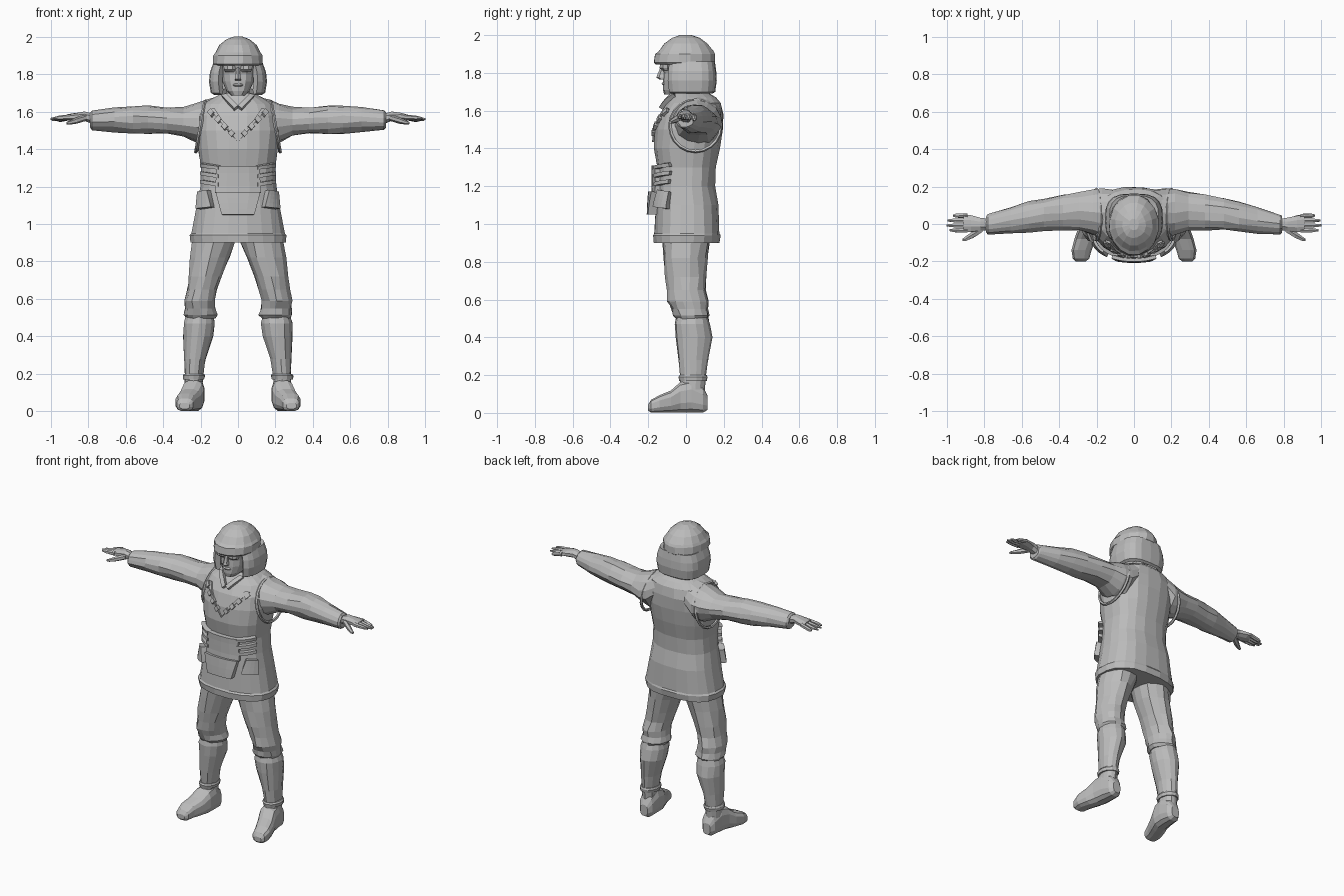
import bpy, bmesh, math, random
from mathutils import Vector

random.seed(4)
cube = bpy.data.objects.get("Cube")
if cube:
    bpy.data.objects.remove(cube, do_unlink=True)

grey = bpy.data.materials.new("plain grey")
grey.use_nodes = True
grey.diffuse_color = (.5, .5, .5, 1)
grey.node_tree.nodes["Principled BSDF"].inputs["Base Color"].default_value = grey.diffuse_color


def finish(name, bm):
    """Turn a bmesh into a flat shaded object."""
    bmesh.ops.recalc_face_normals(bm, faces=bm.faces[:])
    mesh = bpy.data.meshes.new(name)
    bm.to_mesh(mesh)
    bm.free()
    mesh.materials.append(grey)
    obj = bpy.data.objects.new(name, mesh)
    bpy.context.collection.objects.link(obj)
    return obj


def sides_of(name, mirror):
    return [("left_" + name, 1), ("right_" + name, -1)] if mirror else [(name, 1)]


def superellipse(angle, power):
    c, s = math.cos(angle), math.sin(angle)
    return (math.copysign(abs(c) ** (2 / power), c),
            math.copysign(abs(s) ** (2 / power), s))


def loft(name, axis, rings, sides=14, power=2, mirror=False, jitter=.003):
    """Skin rings (position, low, high, low, high) placed along an axis."""
    for full_name, sign in sides_of(name, mirror):
        bm = bmesh.new()
        loops = []
        for t, a0, a1, b0, b1 in rings:
            loop = []
            for i in range(sides):
                u, v = superellipse(math.tau * (i + .5) / sides, power)
                p = [(a0 + a1) / 2 + u * (a1 - a0) / 2,
                     (b0 + b1) / 2 + v * (b1 - b0) / 2]
                p = [k + random.uniform(-jitter, jitter) for k in p]
                p.insert("xyz".index(axis), t)
                loop.append(bm.verts.new((p[0] * sign, p[1], p[2])))
            loops.append(loop)
        for low, high in zip(loops, loops[1:]):
            for i in range(sides):
                j = (i + 1) % sides
                bm.faces.new((low[i], low[j], high[j], high[i]))
        bm.faces.new(loops[0])
        bm.faces.new(loops[-1])
        finish(full_name, bm)


# Jacket body, flaring into the skirt
JACKET = [
    (.9, -.255, .255, -.17, .18), (.94, -.26, .26, -.175, .185),
    (.95, -.25, .25, -.168, .18), (1.1, -.225, .225, -.162, .175),
    (1.2, -.205, .205, -.155, .155), (1.3, -.2, .2, -.155, .16),
    (1.4, -.215, .215, -.17, .18), (1.5, -.225, .225, -.165, .195),
    (1.58, -.22, .22, -.14, .197), (1.64, -.19, .19, -.1, .185),
    (1.67, -.14, .14, -.075, .16), (1.7, -.08, .08, -.06, .11)]
BODY_POWER = 2.4
loft("jacket", "z", JACKET, sides=20, power=BODY_POWER)


def front_y(x, z):
    """Depth of the jacket front at a point."""
    for low, high in zip(JACKET, JACKET[1:]):
        if low[0] <= z <= high[0]:
            f = (z - low[0]) / (high[0] - low[0])
            _, _, rx, y0, y1 = [a + (b - a) * f for a, b in zip(low, high)]
            k = min(abs(x) / rx, .98)
            return (y0 + y1) / 2 - (y1 - y0) / 2 * (1 - k ** BODY_POWER) ** (1 / BODY_POWER)
    return 0


def patch(name, corners, lift=.008, mirror=False, steps=4):
    """Four-cornered piece of cloth lying on the jacket front."""
    bl, br, tr, tl = [Vector(c) for c in corners]
    for full_name, sign in sides_of(name, mirror):
        bm = bmesh.new()
        grid = []
        for i in range(steps + 1):
            start, end = bl.lerp(tl, i / steps), br.lerp(tr, i / steps)
            row = []
            for j in range(steps + 1):
                x, z = start.lerp(end, j / steps)
                row.append(bm.verts.new((x * sign, front_y(x, z) - lift, z)))
            grid.append(row)
        for a, b in zip(grid, grid[1:]):
            for j in range(steps):
                bm.faces.new((a[j], a[j + 1], b[j + 1], b[j]))
        solid = finish(full_name, bm).modifiers.new("thickness", "SOLIDIFY")
        solid.thickness = lift * 2.4
        solid.offset = 0


# Front flap, waist band, side pockets and lacing
patch("front_flap", [(-.085, 1.05), (.085, 1.05), (.115, 1.17), (-.115, 1.17)], lift=.02)
patch("waist_panel", [(-.12, 1.165), (.12, 1.165), (.11, 1.31), (-.11, 1.31)], lift=.012)
patch("pocket", [(.135, 1.09), (.21, 1.08), (.2, 1.17), (.155, 1.18)], lift=.018, mirror=True)
for i in range(3):
    z = 1.2 + i * .045
    patch(f"lace_{i}", [(.1, z), (.19, z + .015), (.19, z + .035), (.1, z + .02)],
          lift=.014, mirror=True)

# Chest opening and its stepped trim
patch("chest_trim", [(0, 1.435), (.02, 1.46), (.15, 1.61), (.125, 1.615)],
      lift=.005, mirror=True)
for i in range(4):
    x, z = .035 + i * .036, 1.485 + i * .036
    patch(f"trim_step_{i}", [(x, z - .02), (x + .018, z), (x, z + .02), (x - .018, z)],
          lift=.008, mirror=True, steps=1)
patch("collar", [(0, 1.625), (.02, 1.61), (.085, 1.68), (.06, 1.69)],
      lift=.012, mirror=True)

# Sleeves
loft("sleeve", "x", [
    (.1, -.05, .18, 1.5, 1.68), (.17, -.07, .19, 1.42, 1.66),
    (.22, -.06, .185, 1.435, 1.645), (.29, -.035, .17, 1.47, 1.622),
    (.38, -.035, .155, 1.48, 1.625), (.48, -.035, .135, 1.477, 1.635),
    (.56, -.045, .12, 1.483, 1.632), (.66, -.05, .09, 1.492, 1.622),
    (.78, -.055, .05, 1.505, 1.605), (.79, -.045, .04, 1.515, 1.595)],
    mirror=True, jitter=.005)

# Armhole trim around each shoulder
for full_name, sign in sides_of("armhole_trim", True):
    bm = bmesh.new()
    count, tube = 20, 5
    verts = []
    for i in range(count):
        a = math.tau * i / count
        for j in range(tube):
            b = math.tau * j / tube
            r = 1 + .07 * math.cos(b)
            x = .2 - .025 * math.sin(a) + .01 * math.sin(b)
            verts.append(bm.verts.new((sign * x, .05 + .135 * r * math.cos(a),
                                       1.52 + .135 * r * math.sin(a))))
    for i in range(count):
        for j in range(tube):
            n, k = (i + 1) % count, (j + 1) % tube
            bm.faces.new([verts[i * tube + j], verts[n * tube + j],
                          verts[n * tube + k], verts[i * tube + k]])
    finish(full_name, bm)

# Hands
loft("palm", "x", [
    (.77, -.035, .03, 1.53, 1.59), (.82, -.04, .035, 1.55, 1.6),
    (.87, -.045, .05, 1.55, 1.595), (.91, -.045, .055, 1.552, 1.585)],
    sides=8, mirror=True)
for i in range(4):
    y = -.034 + i * .026
    tip = (.985, 1, .995, .965)[i]
    drop = .004 * i
    loft(f"finger_{i}", "x", [
        (.89, y - .013, y + .013, 1.555, 1.585),
        (.95, y - .012, y + .013, 1.555 - drop, 1.58 - drop),
        (tip, y - .005, y + .007, 1.56 - drop, 1.57 - drop)],
        sides=6, mirror=True, jitter=.001)
loft("thumb", "x", [
    (.81, -.045, -.005, 1.55, 1.585), (.86, -.077, -.035, 1.535, 1.57),
    (.9, -.093, -.066, 1.53, 1.552), (.915, -.092, -.077, 1.532, 1.545)],
    sides=6, mirror=True, jitter=.001)

# Trousers, gathered above the boot
loft("trouser_leg", "z", [
    (.495, .125, .28, -.05, .11), (.515, .11, .292, -.07, .122),
    (.55, .12, .285, -.075, .112), (.59, .12, .288, -.095, .115),
    (.65, .11, .275, -.1, .1), (.72, .085, .265, -.11, .105),
    (.82, .045, .255, -.118, .11), (.9, .015, .245, -.12, .125),
    (.97, 0, .23, -.12, .13)], mirror=True, jitter=.006)

# Boots: shaft, ankle strap and foot
loft("boot_shaft", "z", [
    (.12, .19, .285, -.03, .1), (.2, .185, .285, -.03, .105),
    (.28, .172, .288, -.04, .115), (.4, .132, .293, -.055, .138),
    (.47, .122, .293, -.058, .125), (.51, .13, .28, -.05, .115)], mirror=True)
loft("ankle_strap", "z", [
    (.17, .18, .295, -.035, .11), (.19, .175, .297, -.04, .114),
    (.2, .18, .29, -.034, .11)], mirror=True, jitter=.001)
loft("boot_foot", "y", [
    (.115, .205, .26, .015, .09), (.09, .185, .28, 0, .14),
    (.03, .178, .292, 0, .18), (-.03, .18, .302, 0, .165),
    (-.08, .2, .32, 0, .12), (-.14, .225, .335, 0, .095),
    (-.185, .238, .328, 0, .07), (-.2, .258, .312, .012, .045)],
    sides=12, power=2.8, mirror=True, jitter=.0)

# Neck and head
loft("neck", "z", [(1.63, -.075, .075, -.06, .1), (1.74, -.06, .06, -.06, .08)], sides=10)
loft("head", "z", [
    (1.685, -.035, .035, -.115, .02), (1.71, -.062, .062, -.122, .06),
    (1.76, -.085, .085, -.122, .09), (1.8, -.09, .09, -.12, .1),
    (1.86, -.1, .1, -.135, .11)], power=2.3, jitter=.001)
loft("nose", "z", [
    (1.765, -.018, .018, -.14, -.1), (1.775, -.02, .02, -.157, -.1),
    (1.79, -.015, .015, -.152, -.1), (1.835, -.01, .01, -.132, -.1)], sides=6, jitter=0)
loft("lips", "z", [(1.735, -.025, .025, -.125, -.09), (1.742, -.03, .03, -.131, -.09),
                   (1.75, -.022, .022, -.126, -.09)], sides=8, jitter=0)
loft("brow", "z", [(1.812, .012, .07, -.125, -.08), (1.825, .008, .078, -.142, -.08),
                   (1.85, .008, .08, -.14, -.08)], sides=8, mirror=True, jitter=0)

# Padded hat crown with its raised band
loft("hat_crown", "z", [
    (1.845, -.125, .125, -.16, .15), (1.855, -.134, .134, -.172, .158),
    (1.9, -.132, .132, -.165, .155), (1.915, -.124, .124, -.148, .147),
    (1.955, -.1, .1, -.115, .115), (1.985, -.063, .063, -.075, .075),
    (2, -.025, .025, -.035, .03)], sides=16)

# Hat skirt covering ears and nape, open at the face
bm = bmesh.new()
rows = []
for z, rx, ry in [(1.69, .128, .115), (1.7, .145, .13), (1.76, .155, .138),
                  (1.81, .15, .135), (1.86, .132, .128)]:
    row = []
    for i in range(17):
        u, v = superellipse(math.radians(-56 + i * 18.25), 3)
        row.append(bm.verts.new((u * rx, .025 + v * ry, z)))
    rows.append(row)
for a, b in zip(rows, rows[1:]):
    for i in range(16):
        bm.faces.new((a[i], a[i + 1], b[i + 1], b[i]))
skirt = finish("hat_skirt", bm).modifiers.new("thickness", "SOLIDIFY")
skirt.thickness = .035
skirt.offset = -1
